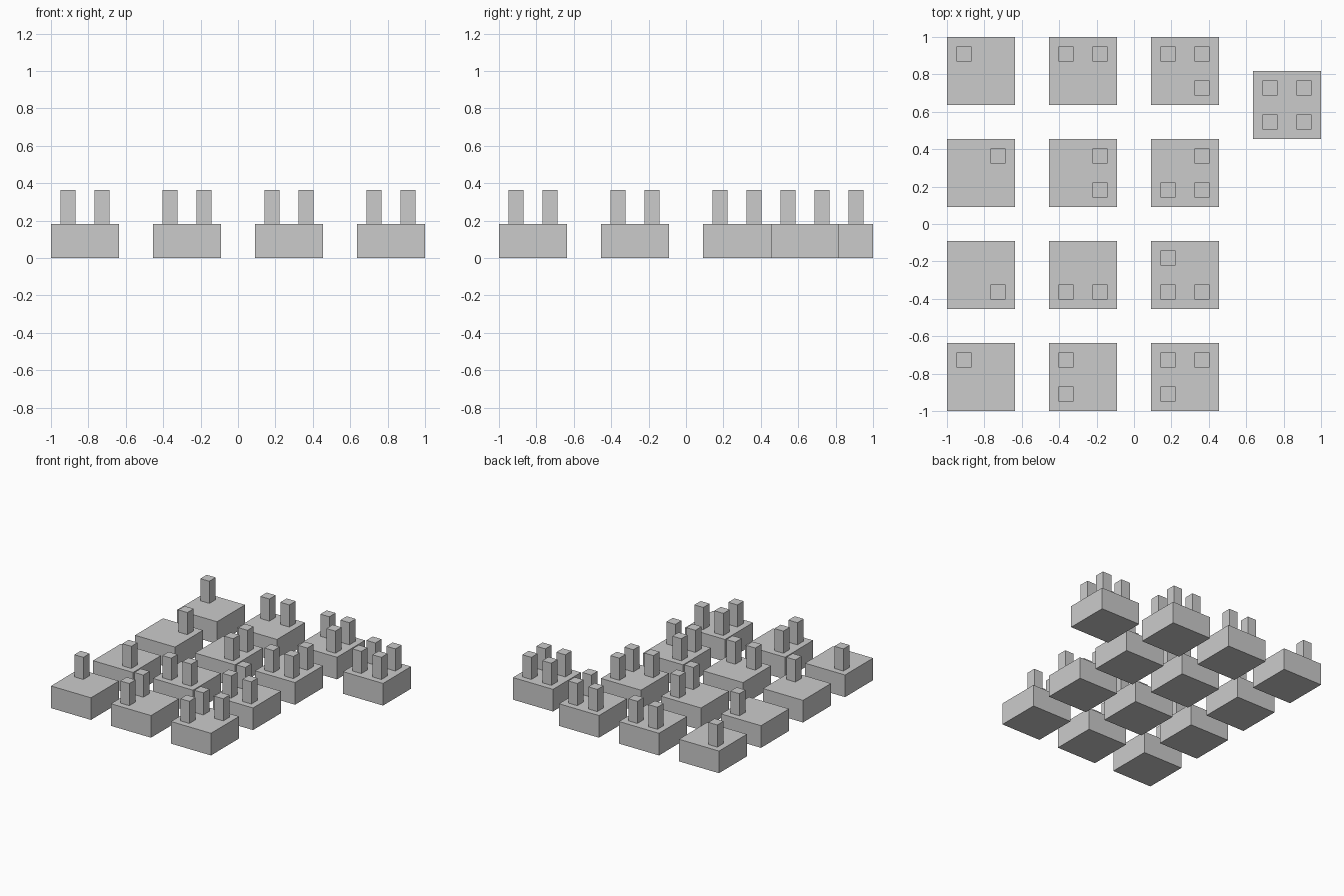
import bpy, bmesh
from mathutils import Matrix, Vector

if "Cube" in bpy.data.objects:
    bpy.data.objects.remove(bpy.data.objects["Cube"])

U = 2 / 11           # module: base is 2U x 2U x 1U, pegs are 1U tall
PEG = 0.45 * U       # peg thickness
PITCH = 3 * U

CORNER = {"a": (-1, 1), "b": (1, 1), "c": (1, -1), "d": (-1, -1)}  # clockwise from back left

# Peg corners for each tile: columns left to right, tiles back to front
COLUMNS = [
    ["a", "b", "c", "a"],
    ["ab", "bc", "cd", "da"],
    ["abc", "bcd", "cda", "dab"],
    ["abcd"],
]


def add_box(bm, centre, size):
    m = Matrix.Translation(centre) @ Matrix.Diagonal((*size, 1))
    bmesh.ops.create_cube(bm, size=1, matrix=m)


def add_object(name, bm, location):
    mesh = bpy.data.meshes.new(name)
    bm.to_mesh(mesh)
    bm.free()
    obj = bpy.data.objects.new(name, mesh)
    obj.location = location
    bpy.context.collection.objects.link(obj)
    return obj


def add_tile(name, pegs, x, y):
    # Square base block
    bm = bmesh.new()
    add_box(bm, Vector((0, 0, U / 2)), (2 * U, 2 * U, U))
    base = add_object(name + "_base", bm, (x, y, 0))
    # Pegs standing on the chosen corners
    bm = bmesh.new()
    for key in pegs:
        sx, sy = CORNER[key]
        add_box(bm, Vector((sx * U / 2, sy * U / 2, 1.5 * U)), (PEG, PEG, U))
    add_object(name + "_pegs", bm, (0, 0, 0)).parent = base


for i, column in enumerate(COLUMNS):
    for j, pegs in enumerate(column):
        x = (i - 1.5) * PITCH
        y = (1.5 - j) * PITCH
        if len(pegs) == 4:       # the full tile sits one module forward
            y -= U
        add_tile(f"tile_{i + 1}_{j + 1}", pegs, x, y)
